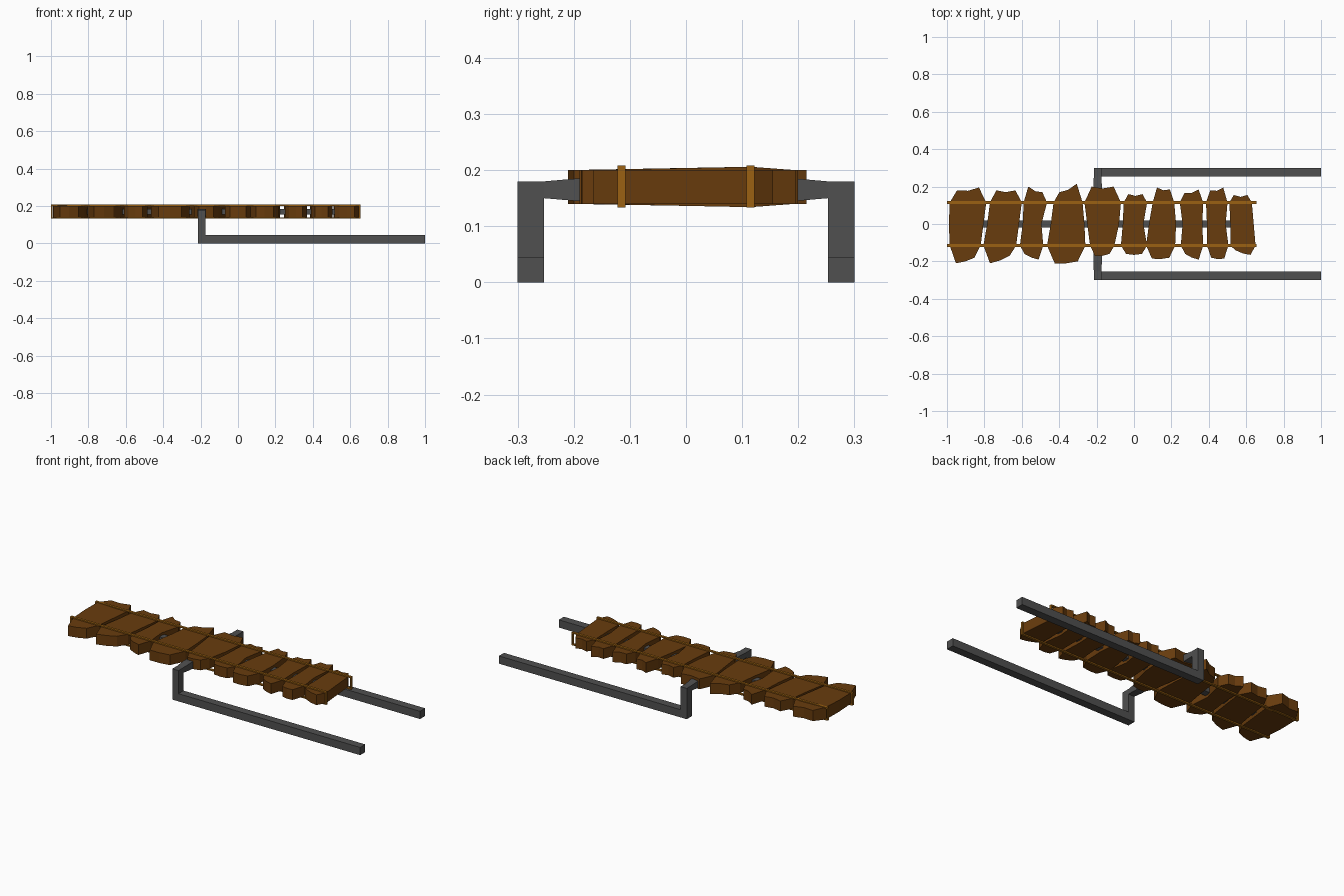
import bpy
import bmesh

default_cube = bpy.data.objects.get("Cube")
if default_cube:
    bpy.data.objects.remove(default_cube, do_unlink=True)


def make_material(name, colour):
    material = bpy.data.materials.new(name)
    material.use_nodes = True
    rgba = (*colour, 1.0)
    material.diffuse_color = rgba
    material.node_tree.nodes["Principled BSDF"].inputs["Base Color"].default_value = rgba
    return material


wood = make_material("brown wood", (0.14, 0.045, 0.004))
metal = make_material("dark grey metal", (0.08, 0.08, 0.08))
cord = make_material("golden rope", (0.33, 0.12, 0.006))


def finish(name, bm, material):
    bmesh.ops.recalc_face_normals(bm, faces=bm.faces[:])
    mesh = bpy.data.meshes.new(name)
    bm.to_mesh(mesh)
    bm.free()
    mesh.materials.append(material)
    obj = bpy.data.objects.new(name, mesh)
    bpy.context.scene.collection.objects.link(obj)
    return obj


def add_box(bm, x_range, y_range, z_range):
    verts = bmesh.ops.create_cube(bm, size=1.0)["verts"]
    for vert in verts:
        for axis, (low, high) in enumerate((x_range, y_range, z_range)):
            vert.co[axis] = low if vert.co[axis] < 0 else high


def lerp(start, end, factor):
    return start + (end - start) * factor


# Rough-hewn planks: slanted sides between two ropes, with jagged ends beyond them
ROPE_Y = 0.115
PLANK_Z = 0.17
HALF_THICKNESS = 0.03


def plank(number, far, middle, near, far_tips, near_tips, swell=0.0):
    """far, middle, near: (left x, right x); tips: (left y, right y)."""

    def jagged_end(edge, tips, dip):
        return [
            (lerp(*edge, 0.2), tips[0]),
            (lerp(*edge, 0.5), sum(tips) / 2 - dip),
            (lerp(*edge, 0.8), tips[1]),
        ]

    outline = [(near[0], -ROPE_Y)]
    outline += jagged_end(near, near_tips, 0.005)
    outline += [(near[1], -ROPE_Y), (middle[1], 0), (far[1], ROPE_Y)]
    outline += reversed(jagged_end(far, far_tips, 0.01))
    outline += [(far[0], ROPE_Y), (middle[0], 0)]

    bm = bmesh.new()
    rings = []
    for side in (-1, 1):
        ring = []
        for x, y in outline:
            # a swollen plank is thickest under the far rope
            closeness = max(0, 1 - abs(y - ROPE_Y) / (0.3 if y < ROPE_Y else 0.08))
            half = HALF_THICKNESS + swell * closeness
            ring.append(bm.verts.new((x, y, PLANK_Z + side * half)))
        bm.faces.new(ring)
        rings.append(ring)
    lower, upper = rings
    for i in range(len(outline)):
        j = (i + 1) % len(outline)
        bm.faces.new((lower[i], lower[j], upper[j], upper[i]))
    finish(f"plank_{number}", bm, wood)


plank(1, (-.985, -.79), (-.99, -.805), (-.985, -.82), (.18, .195), (-.21, -.18), swell=0.006)
plank(2, (-.77, -.60), (-.785, -.615), (-.805, -.63), (.18, .18), (-.21, -.17))
plank(3, (-.59, -.465), (-.595, -.495), (-.61, -.485), (.2, .17), (-.16, -.19))
plank(4, (-.43, -.275), (-.445, -.265), (-.465, -.26), (.17, .215), (-.21, -.2))
plank(5, (-.265, -.07), (-.25, -.08), (-.235, -.105), (.2, .2), (-.17, -.16))
plank(6, (-.055, .07), (-.06, .05), (-.07, .07), (.16, .16), (-.16, -.16))
plank(7, (.1, .215), (.08, .225), (.065, .22), (.195, .185), (-.185, -.18))
plank(8, (.245, .37), (.26, .365), (.25, .37), (.165, .185), (-.16, -.19))
plank(9, (.385, .5), (.39, .49), (.39, .505), (.18, .195), (-.18, -.185))
plank(10, (.51, .63), (.515, .64), (.515, .65), (.155, .155), (-.14, -.165))


# Rope loops wrapped lengthwise around all the planks
LEFT, RIGHT, LOW, HIGH, ROPE = -1.0, 0.655, 0.133, 0.208, 0.007
for name, y in (("near_rope", -ROPE_Y), ("far_rope", ROPE_Y)):
    bm = bmesh.new()
    width = (y - ROPE, y + ROPE)
    add_box(bm, (LEFT, RIGHT), width, (LOW, LOW + ROPE))
    add_box(bm, (LEFT, RIGHT), width, (HIGH - ROPE, HIGH))
    add_box(bm, (LEFT, LEFT + ROPE), width, (LOW, HIGH))
    add_box(bm, (RIGHT - ROPE, RIGHT), width, (LOW, HIGH))
    finish(name, bm, cord)


# Metal spine running through the planks
bm = bmesh.new()
add_box(bm, (-.9, .57), (-.02, .02), (.155, .185))
finish("spine", bm, metal)

# Bent side frames: ground rail, upright and an arm flaring into the planks
for name, side in (("near_frame", -1), ("far_frame", 1)):
    outer = sorted((side * 0.253, side * 0.3))
    bm = bmesh.new()
    add_box(bm, (-.215, 1), outer, (0, .045))
    add_box(bm, (-.215, -.175), outer, (.045, .18))
    add_box(bm, (-.215, -.175), sorted((side * 0.195, side * 0.253)), (.15, .18))
    for vert in bm.verts:
        if abs(vert.co.y) < 0.2:
            vert.co.x += 0.004 if vert.co.x > -0.2 else -0.002
            vert.co.z += 0.005 if vert.co.z > 0.165 else -0.005
    add_box(bm, (-.217, -.171), sorted((0, side * 0.195)), (.145, .185))
    finish(name, bm, metal)
